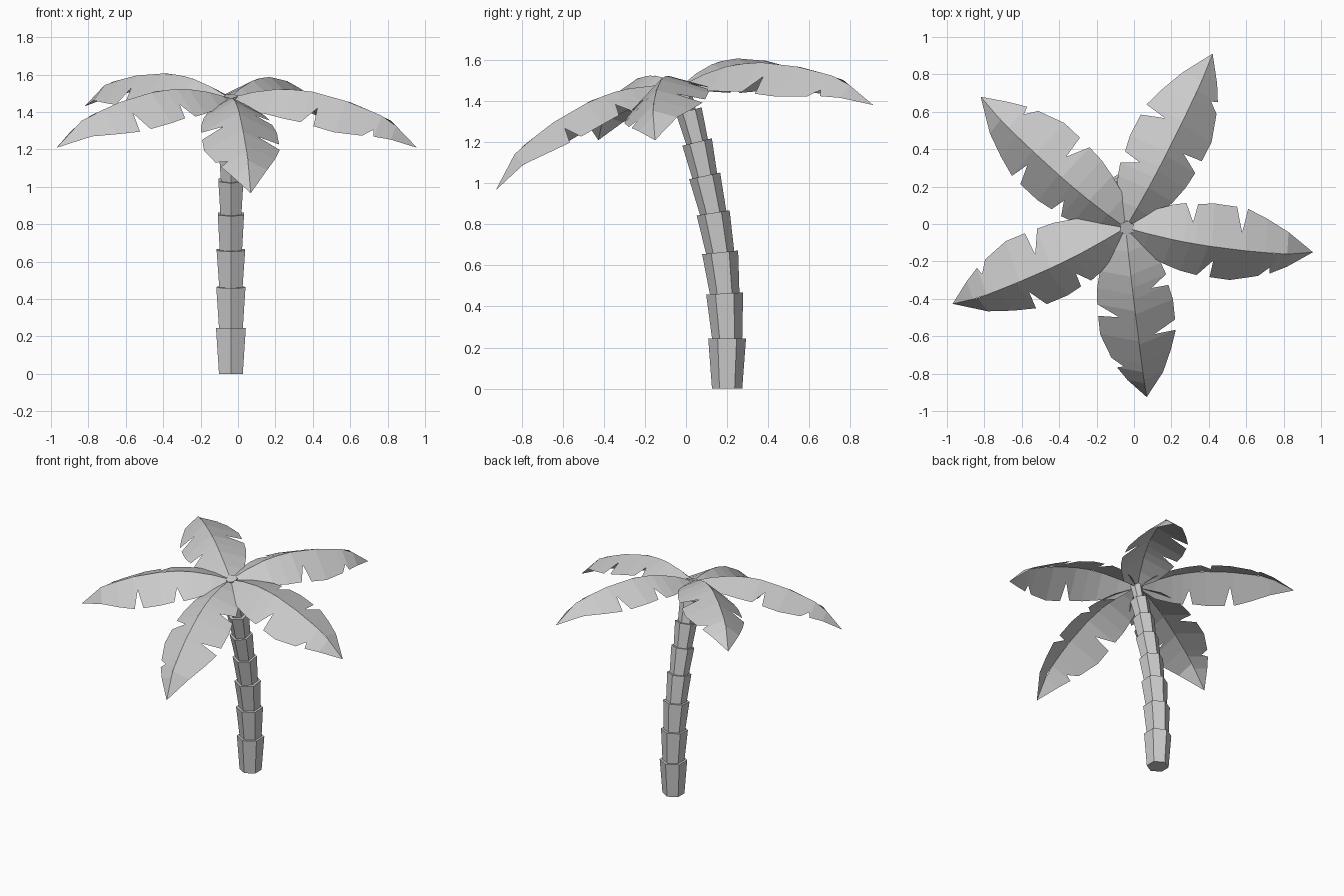
import bpy, bmesh
from math import sin, cos, pi, radians
from mathutils import Vector, Matrix

if "Cube" in bpy.data.objects:
    bpy.data.objects.remove(bpy.data.objects["Cube"])


def finish(name, bm):
    bmesh.ops.recalc_face_normals(bm, faces=bm.faces)
    me = bpy.data.meshes.new(name)
    bm.to_mesh(me)
    bm.free()
    ob = bpy.data.objects.new(name, me)
    bpy.context.collection.objects.link(ob)
    return ob


# Trunk: stacked hexagonal cups following a bend (y, z, rim radius, lean in degrees)
TRUNK_X = -0.038
joints = [(.2, 0, .092, 0), (.2, .245, .092, 0), (.188, .463, .09, 3),
          (.166, .663, .088, 6), (.132, .855, .081, 9), (.091, 1.035, .077, 12),
          (.054, 1.2, .074, 14), (.014, 1.352, .064, 15), (-.022, 1.485, .04, 16)]


def hex_ring(bm, y, z, r, lean):
    a = radians(lean)
    side, fwd = Vector((1, 0, 0)), Vector((0, cos(a), sin(a)))
    return [bm.verts.new(Vector((TRUNK_X, y, z)) + r * (side * sin(k * pi / 3) + fwd * cos(k * pi / 3)))
            for k in range(6)]


bm = bmesh.new()
for (y0, z0, r0, a0), (y1, z1, r1, a1) in zip(joints, joints[1:]):
    low = hex_ring(bm, y0, z0, min(.8 * r0, r1 * .85), a0)
    top = hex_ring(bm, y1, z1, r1, a1)
    for k in range(6):
        bm.faces.new((low[k], low[(k + 1) % 6], top[(k + 1) % 6], top[k]))
    bm.faces.new(low[::-1])
    bm.faces.new(top)
finish("trunk", bm)

# Leaf: arched rib (fraction of length, height) and torn edges (fraction, half width)
LENGTH = 1.045
rib = [(-.03, -.01), (0, 0), (.1, .06), (.25, .125), (.4, .153), (.62, .15), (.83, .115), (1, 0)]
left_edge = [(-.03, .012), (.02, .02), (.11, .11), (.22, .165), (.285, .185), (.325, .1),
             (.345, .19), (.43, .205), (.55, .203), (.585, .085), (.61, .2),
             (.72, .16), (.84, .105), (1, 0)]
right_edge = [(-.03, .012), (.02, .02), (.11, .12), (.227, .165), (.32, .19), (.41, .2),
              (.465, .09), (.48, .203), (.59, .205), (.73, .16), (.772, .1),
              (.787, .137), (.87, .09), (1, 0)]


def rib_height(t):
    for (t0, h0), (t1, h1) in zip(rib, rib[1:]):
        if t <= t1:
            return h0 + (h1 - h0) * (t - t0) / (t1 - t0)
    return 0


def make_leaf(name, tip):
    base = Vector((-.045, -.02, 1.475))
    x = (Vector(tip) - base).normalized()
    up = Vector((0, -sin(radians(15)), cos(radians(15))))   # crown leans with the trunk
    y = up.cross(x).normalized()
    z = x.cross(y)
    mat = Matrix.Translation(base) @ Matrix((x, y, z)).transposed().to_4x4()
    bm = bmesh.new()
    for sign, edge in ((1, left_edge), (-1, right_edge)):
        mid = [bm.verts.new((t * LENGTH, 0, rib_height(t))) for t, s in edge]
        out = [bm.verts.new((t * LENGTH, sign * s, rib_height(t) - .6 * s)) for t, s in edge[:-1]]
        out.append(mid[-1])
        for i in range(len(edge) - 1):
            f = [mid[i], mid[i + 1], out[i + 1], out[i]]
            if out[i + 1] is mid[i + 1]:
                f.pop(2)
            bm.faces.new(f if sign < 0 else f[::-1])
    bmesh.ops.remove_doubles(bm, verts=bm.verts, dist=.0005)
    bm.transform(mat)
    finish(name, bm)


# Crown of five leaves, placed by their tips
tips = [(.99, -.155, 1.2), (.42, .91, 1.38), (-.83, .69, 1.43), (-1, -.44, 1.2), (.065, -.9, .98)]
for i, tip in enumerate(tips):
    make_leaf(f"leaf_{i + 1}", tip)
